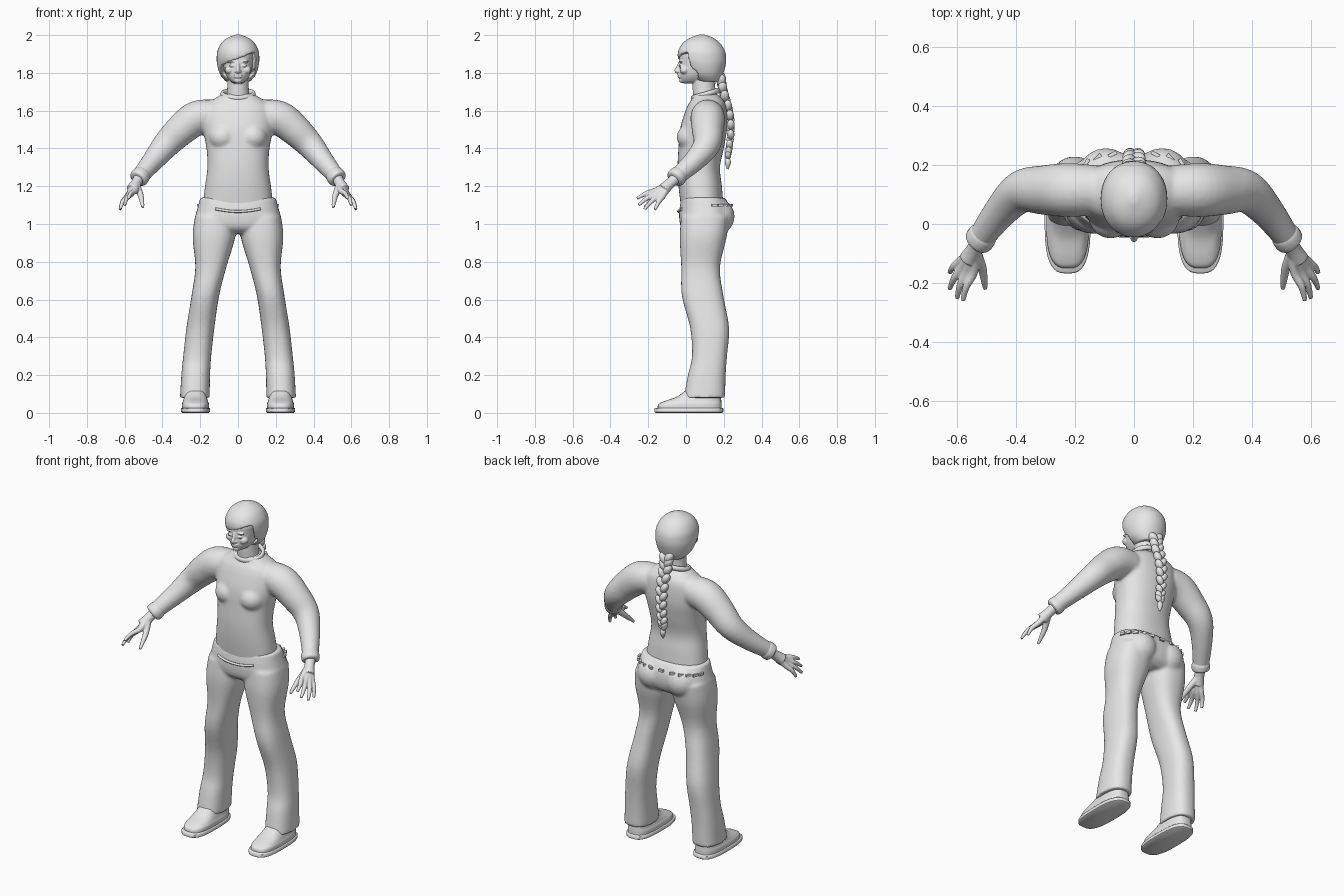
import bpy, bmesh, math
from mathutils import Vector, Matrix

cube = bpy.data.objects.get("Cube")
if cube:
    bpy.data.objects.remove(cube)

grey = bpy.data.materials.new("light_grey")
grey.use_nodes = True
grey.diffuse_color = (0.8, 0.8, 0.8, 1)
grey.node_tree.nodes["Principled BSDF"].inputs["Base Color"].default_value = grey.diffuse_color


def finish(name, bm, voxel=0, smooth=6):
    """Turn a bmesh into an object, optionally fusing its parts into one skin."""
    bmesh.ops.recalc_face_normals(bm, faces=bm.faces)
    mesh = bpy.data.meshes.new(name)
    bm.to_mesh(mesh)
    bm.free()
    mesh.materials.append(grey)
    ob = bpy.data.objects.new(name, mesh)
    bpy.context.collection.objects.link(ob)
    bpy.ops.object.select_all(action='DESELECT')
    bpy.context.view_layer.objects.active = ob
    ob.select_set(True)
    bpy.ops.object.shade_smooth_by_angle(angle=math.radians(50))
    if voxel:
        fuse = ob.modifiers.new("fuse", 'REMESH')
        fuse.mode = 'VOXEL'
        fuse.voxel_size = voxel
        fuse.use_smooth_shade = True
        soft = ob.modifiers.new("soften", 'SMOOTH')
        soft.factor = 0.5
        soft.iterations = smooth
    return ob


def spline(rows, steps=5):
    """Catmull-Rom through rows of any length."""
    out = []
    for i in range(len(rows) - 1):
        a, b, c, d = (rows[max(0, min(len(rows) - 1, i + k))] for k in (-1, 0, 1, 2))
        for s in range(steps):
            t = s / steps
            out.append([q + t / 2 * (r - p + t * (2 * p - 5 * q + 4 * r - w + t * (3 * (q - r) + w - p)))
                        for p, q, r, w in zip(a, b, c, d)])
    return out + [list(rows[-1])]


def skin(bm, rings):
    loops = [[bm.verts.new(p) for p in ring] for ring in rings]
    for a, b in zip(loops, loops[1:]):
        for i in range(len(a)):
            j = (i + 1) % len(a)
            bm.faces.new((a[i], a[j], b[j], b[i]))
    bm.faces.new(loops[0][::-1])
    bm.faces.new(loops[-1])


def oval(x0, x1, y0, y1, z, n, sides=40):
    """Horizontal superellipse inside the given bounds."""
    def bend(v):
        return math.copysign(abs(v) ** (2 / n), v)
    angles = [math.tau * i / sides for i in range(sides)]
    return [((x0 + x1) / 2 + (x1 - x0) / 2 * bend(math.cos(a)),
             (y0 + y1) / 2 + (y1 - y0) / 2 * bend(math.sin(a)), z) for a in angles]


def loft(bm, rows, n=2.3, steps=5):
    """Rows: height, half width, front, back."""
    skin(bm, [oval(-w, w, f, b, z, n) for z, w, f, b in spline(rows, steps)])


def tube(bm, rows, sides=20, steps=5):
    """Rows: x, y, z, radius."""
    rows = spline(rows, steps)
    pts = [Vector(r[:3]) for r in rows]
    rings = []
    for i, p in enumerate(pts):
        t = (pts[min(i + 1, len(pts) - 1)] - pts[max(i - 1, 0)]).normalized()
        u = t.cross(Vector((0, 1, 0))).normalized()
        v = t.cross(u)
        angles = [math.tau * k / sides for k in range(sides)]
        rings.append([p + rows[i][3] * (u * math.cos(a) + v * math.sin(a)) for a in angles])
    skin(bm, rings)


def ball(bm, loc, size, tilt=0):
    m = Matrix.Translation(loc) @ Matrix.Rotation(tilt, 4, 'Y') @ Matrix.Diagonal((*size, 1))
    bmesh.ops.create_uvsphere(bm, u_segments=20, v_segments=12, radius=1, matrix=m)


def flip(rows, s):
    return [(s * r[0], *r[1:]) for r in rows]


SIDES = (("left", 1), ("right", -1))

# Jumper: torso, bust and sleeves in one skin
bm = bmesh.new()
loft(bm, [(1.08, .19, -.025, .2), (1.2, .175, -.04, .19), (1.3, .162, -.045, .18),
          (1.4, .167, -.04, .2), (1.5, .185, -.032, .217), (1.58, .185, -.01, .217),
          (1.63, .17, .01, .21), (1.66, .13, .03, .195), (1.69, .08, .04, .165)])
ARM = [(.13, .115, 1.575, .085), (.22, .115, 1.56, .092), (.3, .115, 1.5, .085),
       (.38, .11, 1.42, .073), (.45, .045, 1.335, .058), (.525, -.055, 1.245, .044)]
for _, s in SIDES:
    ball(bm, (s * .08, .025, 1.46), (.075, .075, .07))
    tube(bm, flip(ARM, s))
finish("jumper", bm, .009, 8)

# Collar ring, higher at the nape
bm = bmesh.new()
rings = []
for r in range(36):
    a = math.tau * r / 36
    d = Vector((math.cos(a), math.sin(a), 0))
    c = Vector((.083 * d.x, .105 + .068 * d.y, 1.687 + .02 * d.y))
    rings.append([c + .011 * math.cos(b) * d + Vector((0, 0, .015 * math.sin(b)))
                  for b in (math.tau * k / 10 for k in range(10))])
skin(bm, rings + rings[:1])
finish("collar", bm)

# Trousers: hips, seat and two flared legs in one skin
bm = bmesh.new()
HIPS = [(1.14, .2, -.022, .205), (1.09, .213, -.033, .235), (1.03, .228, -.036, .24),
        (.98, .225, -.025, .225), (.95, .17, .01, .19)]
loft(bm, HIPS, 2.5)
LEG = [(1.04, .01, .228, -.025, .23), (.93, .015, .24, -.033, .215), (.77, .062, .226, -.025, .18),
       (.62, .1, .246, -.022, .198), (.45, .125, .273, .022, .228), (.3, .142, .29, .032, .217),
       (.2, .148, .3, .01, .21), (.08, .15, .307, -.012, .207)]
for _, s in SIDES:
    ball(bm, (s * .095, .155, 1.04), (.1, .103, .1))
    skin(bm, [oval(s * a, s * b, f, k, z, 2.4) for z, a, b, f, k in spline(LEG)])
finish("trousers", bm, .009, 5)

# Drawstring across the front and belt loops round the back
bm = bmesh.new()
tube(bm, [(-.12, -.022, 1.08, .007), (-.06, -.037, 1.07, .007), (0, -.04, 1.066, .007),
          (.06, -.037, 1.07, .007), (.12, -.022, 1.08, .007)], 10)
finish("drawstring", bm)
bm = bmesh.new()
for p in oval(-.214, .214, -.03, .24, 1.1, 2.5, 24)[1:12]:
    turn = math.atan2(p[1] - .1, p[0])
    m = Matrix.Translation(p) @ Matrix.Rotation(turn, 4, 'Z') @ Matrix.Diagonal((.012, .03, .014, 1))
    bmesh.ops.create_cube(bm, size=1, matrix=m)
finish("belt_loops", bm)

# Cuffs, hands and shoes
FINGERS = [((.545, -.165, 1.175), (.58, -.26, 1.135)), ((.565, -.16, 1.16), (.6, -.252, 1.1)),
           ((.58, -.145, 1.15), (.625, -.22, 1.078)), ((.587, -.125, 1.145), (.625, -.165, 1.075))]
for side, s in SIDES:
    bm = bmesh.new()
    tube(bm, flip([(.507, -.03, 1.265, .045), (.514, -.04, 1.257, .05), (.526, -.057, 1.242, .05),
                   (.531, -.063, 1.236, .042)], s))
    finish(side + "_cuff", bm)

    bm = bmesh.new()
    tube(bm, flip([(.52, -.045, 1.25, .03), (.54, -.085, 1.215, .028), (.56, -.12, 1.182, .033)], s))
    for root, tip in FINGERS:
        root, tip = Vector(root), Vector(tip)
        mid = root.lerp(tip, .5) + Vector((.006, 0, .006))
        wrist = root.lerp(Vector((.54, -.09, 1.21)), .7)
        tube(bm, flip([(*wrist, .019), (*root, .016), (*mid, .0125), (*tip, .008)], s), 12)
    tube(bm, flip([(.535, -.1, 1.2, .02), (.515, -.15, 1.15, .016), (.508, -.19, 1.115, .012),
                   (.504, -.22, 1.088, .008)], s), 12)
    finish(side + "_hand", bm, .004, 4)

    bm = bmesh.new()
    skin(bm, [oval(s * .225 - w, s * .225 + w, f, b, z, 2.9) for z, w, f, b in spline(
        [(.02, .072, -.15, .188), (.045, .072, -.146, .188), (.062, .066, -.115, .187),
         (.085, .06, -.05, .185), (.12, .05, .0, .18)])])
    finish(side + "_shoe", bm)
    bm = bmesh.new()
    skin(bm, [oval(s * .225 - w, s * .225 + w, -.09 - w, .12 + w, z, 2.9)
              for z, w in ((0, .07), (.005, .077), (.022, .078), (.027, .073))])
    finish(side + "_sole", bm)

# Head with neck and facial features
bm = bmesh.new()
loft(bm, [(1.64, .066, .04, .17), (1.72, .057, .035, .155), (1.8, .057, .035, .16)], 2)
loft(bm, [(1.745, .022, -.018, .06), (1.758, .042, -.027, .1), (1.785, .062, -.034, .13),
          (1.82, .074, -.035, .17), (1.86, .08, -.034, .18), (1.9, .08, -.033, .18),
          (1.95, .06, -.01, .15)], 2.3)
tube(bm, [(0, -.032, 1.855, .008), (0, -.044, 1.825, .01), (0, -.05, 1.812, .012),
          (0, -.04, 1.802, .01)], 12)
for z in (1.789, 1.779):
    ball(bm, (0, -.035, z), (.024, .01, .006))
ball(bm, (0, -.022, 1.76), (.02, .014, .014))
for _, s in SIDES:
    ball(bm, (s * .012, -.04, 1.807), (.008, .009, .007))
    ball(bm, (s * .032, -.028, 1.838), (.017, .01, .007))
    ball(bm, (s * .034, -.027, 1.86), (.024, .01, .006))
    ball(bm, (s * .045, -.008, 1.815), (.025, .025, .022))
finish("head", bm, .004, 3)

# Hair cap, its front pushed back below a slanting fringe line
bm = bmesh.new()
loft(bm, [(1.755, .065, .06, .18), (1.79, .094, .01, .195), (1.84, .11, -.025, .21),
          (1.88, .113, -.043, .213), (1.92, .108, -.04, .205), (1.96, .087, -.015, .178),
          (1.985, .056, .02, .145), (2.003, .012, .07, .1)], 2.1, 8)
for v in bm.verts:
    if v.co.y < .05 and abs(v.co.x) < .085 and v.co.z < 1.875 + .4 * v.co.x:
        v.co.y += .05
finish("hair", bm, .005, 4)

# Braid of overlapping slanted locks, then a tied tail
bm = bmesh.new()
path = spline([(.185, 1.77), (.198, 1.7), (.228, 1.6), (.238, 1.5), (.228, 1.4), (.222, 1.36)], 4)
for i, (y, z) in enumerate(path):
    s = 1 if i % 2 else -1
    k = 1 - .4 * i / len(path)
    ball(bm, (s * .017 * k, y, z), (.024 * k, .026 * k, .038 * k), s * .55)
tube(bm, [(0, .222, 1.37, .012), (0, .222, 1.35, .01), (0, .222, 1.325, .017), (0, .22, 1.29, .004)], 10)
finish("braid", bm)
